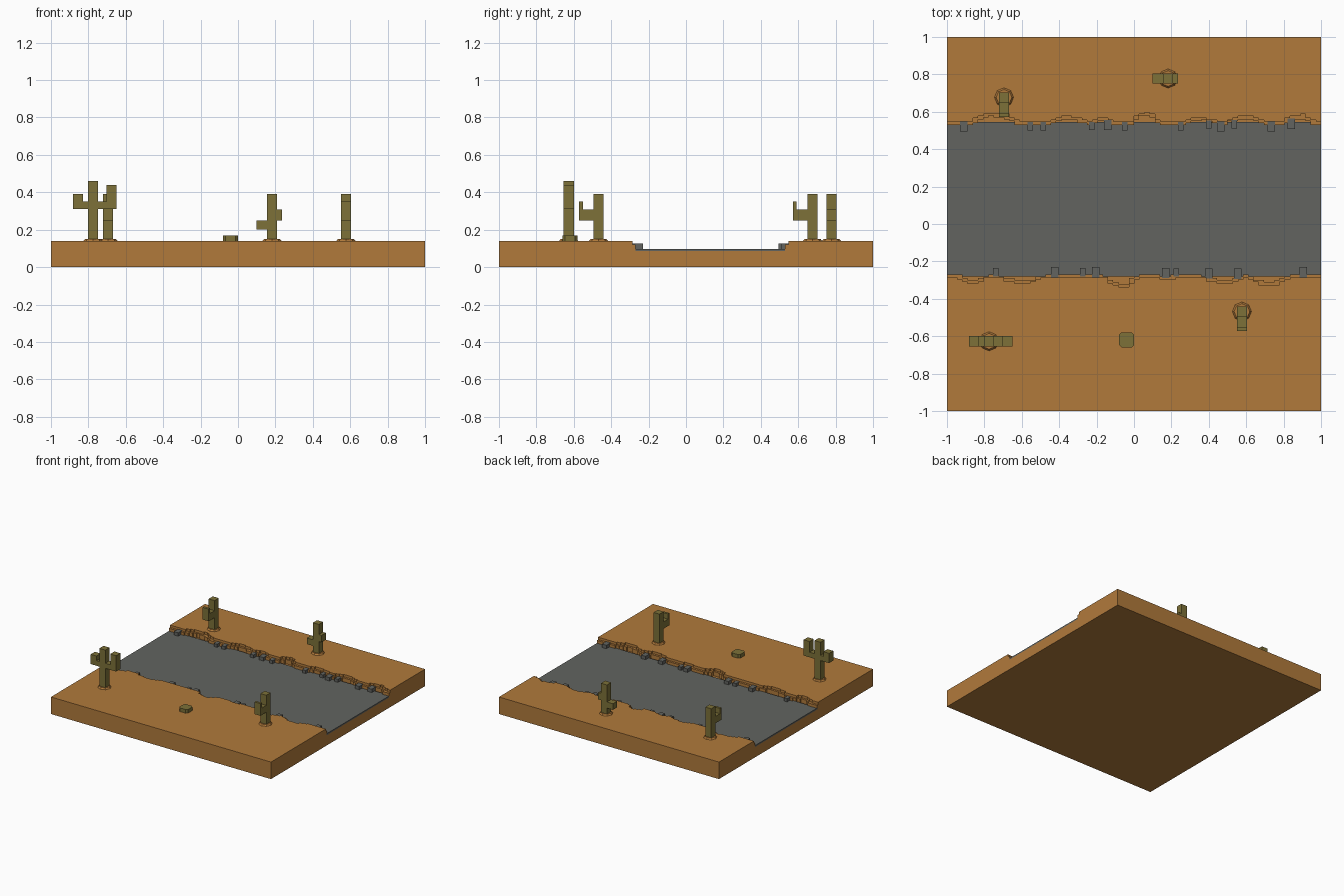
import bpy, bmesh, math, random

if "Cube" in bpy.data.objects:
    bpy.data.objects.remove(bpy.data.objects["Cube"])
random.seed(4)


def material(name, rgb):
    m = bpy.data.materials.new(name)
    m.diffuse_color = (*rgb, 1)
    m.use_nodes = True
    m.node_tree.nodes["Principled BSDF"].inputs["Base Color"].default_value = m.diffuse_color
    return m


SAND = material("sand", (0.44, 0.195, 0.044))
STONE = material("grey stone", (0.122, 0.127, 0.117))
OLIVE = material("cactus olive", (0.205, 0.165, 0.04))


def finish(bm, name, mat):
    bmesh.ops.recalc_face_normals(bm, faces=bm.faces)
    mesh = bpy.data.meshes.new(name)
    bm.to_mesh(mesh)
    bm.free()
    mesh.materials.append(mat)
    ob = bpy.data.objects.new(name, mesh)
    bpy.context.collection.objects.link(ob)
    return ob


def prism(bm, pts, z0, z1):
    """Extrude a flat outline from z0 to z1."""
    face = bm.faces.new([bm.verts.new((x, y, z0)) for x, y in pts])
    res = bmesh.ops.extrude_face_region(bm, geom=[face], use_keep_orig=True)
    for v in res["geom"]:
        if isinstance(v, bmesh.types.BMVert):
            v.co.z = z1


def box(bm, x0, x1, y0, y1, z0, z1):
    prism(bm, [(x0, y0), (x1, y0), (x1, y1), (x0, y1)], z0, z1)


# Bays eaten into each bank: (centre x, half width, depth)
NORTH = [(-0.74, 0.13, 0.045), (-0.35, 0.10, 0.03), (-0.17, 0.06, 0.02), (0.06, 0.08, 0.05),
         (0.36, 0.09, 0.025), (0.6, 0.11, 0.035), (0.88, 0.09, 0.035)]
SOUTH = [(-0.86, 0.08, 0.03), (-0.6, 0.12, 0.03), (-0.07, 0.09, 0.05), (0.18, 0.06, 0.01),
         (0.48, 0.12, 0.03), (0.72, 0.12, 0.04)]
N = 72


def bay_depth(x, bays):
    d = 0
    for c, w, h in bays:
        if abs(x - c) < w:
            d = max(d, h * math.cos((x - c) / w * math.pi / 2))
    return d


def bank_outline(bays, edge, side):
    """Blocky stepped shoreline closed off by the outer edge of the slab."""
    pts, last = [], None
    for i in range(N):
        x0, x1 = -1 + 2 * i / N, -1 + 2 * (i + 1) / N
        d = bay_depth((x0 + x1) / 2, bays) + random.uniform(-0.004, 0.004)
        y = side * (edge + round(d / 0.01) * 0.01)
        if y == last:
            pts[-1] = (x1, y)
        else:
            pts += [(x0, y), (x1, y)]
        last = y
    return pts + [(1, side), (-1, side)]


# Ground slab and the two tiered banks
bm = bmesh.new()
box(bm, -1, 1, -1, 1, 0, 0.085)
finish(bm, "ground_slab", SAND)
for name, bays, edge, side in (("north_bank", NORTH, 0.53, 1), ("south_bank", SOUTH, 0.27, -1)):
    bm = bmesh.new()
    prism(bm, bank_outline(bays, edge, side), 0.085, 0.12)
    prism(bm, bank_outline(bays, edge + 0.017, side), 0.12, 0.14)
    finish(bm, name, SAND)

# Grey river bed
bm = bmesh.new()
box(bm, -1, 1, -0.28, 0.545, 0.084, 0.097)
finish(bm, "river_bed", STONE)

# Small square rocks along both shores
bm = bmesh.new()
for x in (-0.91, -0.555, -0.485, -0.225, -0.14, -0.05, 0.25, 0.4, 0.465, 0.535, 0.735, 0.84):
    y = 0.515 + bay_depth(x, NORTH) * 0.5
    s = random.choice((0.015, 0.02))
    box(bm, x - s, x + s, y - s, y + s + 0.015, 0.095, 0.115 + s * 0.5)
for x in (-0.74, -0.425, -0.275, -0.205, 0.17, 0.225, 0.4, 0.555, 0.905):
    y = -0.25 - bay_depth(x, SOUTH) * 0.5
    s = random.choice((0.015, 0.02))
    box(bm, x - s, x + s, y - s - 0.015, y + s, 0.095, 0.115 + s * 0.5)
finish(bm, "shore_rocks", STONE)


def cactus(name, cx, cy, top, parts, along_y=False):
    """Square trunk plus arm boxes (u0, u1, z0, z1) in the plane of the arms."""
    w = 0.027
    bm = bmesh.new()
    for u0, u1, z0, z1 in [(-w, w, 0.14, top)] + parts:
        if along_y:
            box(bm, cx - w, cx + w, cy + u0, cy + u1, z0, z1)
        else:
            box(bm, cx + u0, cx + u1, cy - w, cy + w, z0, z1)
    finish(bm, name, OLIVE)
    # low mound of sand round the foot
    bm = bmesh.new()
    bmesh.ops.create_cone(bm, cap_ends=True, segments=8, radius1=0.052, radius2=0.042, depth=0.012)
    bmesh.ops.translate(bm, verts=bm.verts, vec=(cx, cy, 0.145))
    finish(bm, name + "_mound", SAND)


cactus("three_armed_cactus", -0.775, -0.627, 0.46,
       [(-0.106, -0.027, 0.31, 0.352), (-0.106, -0.053, 0.352, 0.39),
        (0.027, 0.125, 0.31, 0.352), (0.072, 0.125, 0.352, 0.44)])
cactus("back_left_cactus", -0.695, 0.677, 0.39,
       [(-0.105, -0.027, 0.25, 0.307), (-0.105, -0.085, 0.307, 0.35)], True)
cactus("front_right_cactus", 0.577, -0.468, 0.39,
       [(-0.103, -0.027, 0.25, 0.307), (-0.103, -0.083, 0.307, 0.35)], True)
cactus("back_middle_cactus", 0.182, 0.778, 0.39,
       [(-0.082, -0.027, 0.2, 0.25), (0.027, 0.052, 0.25, 0.307)])

# Low stump with clipped corners
bm = bmesh.new()
a, b = 0.04, 0.027
prism(bm, [(-0.04 + x, -0.62 + y) for x, y in
           ((a, -b), (a, b), (b, a), (-b, a), (-a, b), (-a, -b), (-b, -a), (b, -a))], 0.135, 0.17)
finish(bm, "stump", OLIVE)
